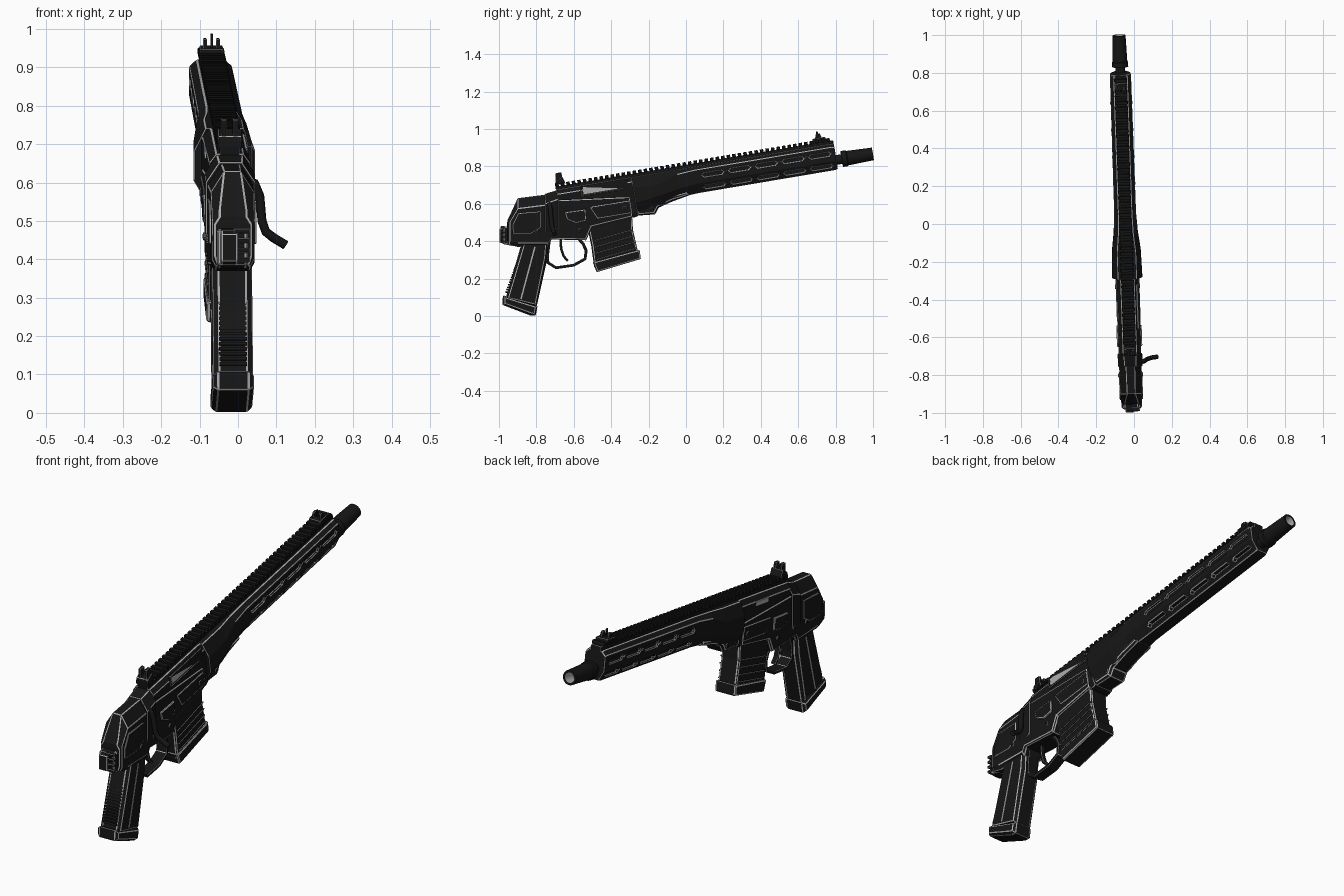
import bpy, bmesh, math
from mathutils import Matrix

if "Cube" in bpy.data.objects:
    bpy.data.objects.remove(bpy.data.objects["Cube"])

# Frames: the whole model is slightly yawed; barrel parts are also pitched up
YAW = Matrix.Translation((-0.045, 0, 0)) @ Matrix.Rotation(0.034, 4, 'Z')
BARREL = YAW @ Matrix.Translation((0, 0, 0.70)) @ Matrix.Rotation(math.atan(0.167), 4, 'X')


def material(name, v):
    m = bpy.data.materials.new(name)
    m.diffuse_color = (v, v, v, 1)
    m.use_nodes = True
    m.node_tree.nodes["Principled BSDF"].inputs["Base Color"].default_value = m.diffuse_color
    return m


BLACK, WORN = material("black_metal", 0.008), material("worn_edge", 0.42)


def finish(name, bm, frame, edge=0.003, mirror=False, mats=(BLACK, WORN)):
    bmesh.ops.recalc_face_normals(bm, faces=bm.faces)
    me = bpy.data.meshes.new(name)
    bm.to_mesh(me)
    bm.free()
    for m in mats:
        me.materials.append(m)
    ob = bpy.data.objects.new(name, me)
    bpy.context.collection.objects.link(ob)
    ob.matrix_world = frame
    if mirror:
        ob.modifiers.new("mirror", 'MIRROR').use_mirror_merge = False
    if edge:
        wear(ob, edge)
    return ob


def wear(ob, width):
    b = ob.modifiers.new("edge_wear", 'BEVEL')
    b.width, b.segments, b.limit_method = width, 1, 'ANGLE'
    b.angle_limit = math.radians(32)
    b.material = 1


def prism(name, polys, x0, x1, frame=YAW, chamfer=0.0, **kw):
    """Side profiles (y, z) extruded from x0 to x1, with chamfered sides."""
    bm = bmesh.new()
    caps = []
    for poly in polys:
        a = [bm.verts.new((x0 + chamfer, y, z)) for y, z in poly]
        b = [bm.verts.new((x1 - chamfer, y, z)) for y, z in poly]
        caps += [bm.faces.new(a), bm.faces.new(b)]
        for i in range(len(a)):
            j = (i + 1) % len(a)
            bm.faces.new((a[i], a[j], b[j], b[i]))
    bmesh.ops.recalc_face_normals(bm, faces=bm.faces)
    if chamfer:
        bmesh.ops.inset_individual(bm, faces=caps, thickness=chamfer, depth=chamfer)
    return finish(name, bm, frame, **kw)


def loft(name, stations, frame=YAW, **kw):
    """Eight-sided body; station = (y, top, top_w, upper, w, lower, bottom_w, bottom)."""
    bm = bmesh.new()
    rings = []
    for y, t, wt, u, w, l, wb, b in stations:
        half = [(wt, t), (w, u), (w, l), (wb, b)]
        sec = half + [(-x, z) for x, z in reversed(half)]
        rings.append([bm.verts.new((x, y, z)) for x, z in sec])
    for r, s in zip(rings, rings[1:]):
        for i in range(8):
            j = (i + 1) % 8
            bm.faces.new((r[i], r[j], s[j], s[i]))
    bm.faces.new(rings[0])
    bm.faces.new(rings[-1])
    return finish(name, bm, frame, **kw)


def lathe(name, prof, frame=BARREL, n=24, **kw):
    bm = bmesh.new()
    rings = [[bm.verts.new((r * math.cos(k * math.tau / n), u, r * math.sin(k * math.tau / n)))
              for k in range(n)] for u, r in prof]
    for r, s in zip(rings, rings[1:]):
        for i in range(n):
            bm.faces.new((r[i], r[(i + 1) % n], s[(i + 1) % n], s[i]))
    ob = finish(name, bm, frame, edge=0, **kw)
    bpy.ops.object.select_all(action='DESELECT')
    ob.select_set(True)
    bpy.context.view_layer.objects.active = ob
    bpy.ops.object.shade_smooth_by_angle(angle=math.radians(35))
    return ob


def rect(y0, y1, z0, z1):
    return [(y0, z0), (y1, z0), (y1, z1), (y0, z1)]


def slot(y0, y1, z0, z1):
    m, c = (z0 + z1) / 2, (z1 - z0) / 2
    return [(y0, m), (y0 + c, z0), (y1 - c, z0), (y1, m), (y1 - c, z1), (y0 + c, z1)]


def disc(y, z, r, n=10):
    return [(y + r * math.cos(k * math.tau / n), z + r * math.sin(k * math.tau / n)) for k in range(n)]


def ribbon(path, t):
    """Closed outline of a strip of thickness t following a path."""
    left, right = [], []
    for i, (y, z) in enumerate(path):
        a, b = path[max(i - 1, 0)], path[min(i + 1, len(path) - 1)]
        d = math.hypot(b[0] - a[0], b[1] - a[1])
        ny, nz = -(b[1] - a[1]) / d * t / 2, (b[0] - a[0]) / d * t / 2
        left.append((y + ny, z + nz))
        right.append((y - ny, z - nz))
    return left + right[::-1]


# Barrel with flash tube and bright bore
lathe("barrel", [(0.70, 0.026), (0.845, 0.026), (0.845, 0.043), (0.87, 0.043), (0.875, 0.039),
                 (1.013, 0.034), (1.013, 0.025), (0.95, 0.024)])
lathe("bore_lining", [(1.012, 0.0245), (0.95, 0.0235), (0.95, 0.001)], mats=(WORN,))

# Handguard: octagonal tube body, flaring toward the receiver, with two rows of slots
hand = loft("handguard", [(-0.285, .09, .05, .03, .080, -.05, .05, -.10),
                          (-0.14, .09, .05, .03, .076, -.03, .045, -.085),
                          (-0.04, .09, .04, .065, .064, -.012, .036, -.058),
                          (0.06, .09, .036, .072, .058, -.002, .030, -.053),
                          (0.80, .09, .036, .072, .056, -.002, .030, -.052),
                          (0.815, .085, .033, .068, .052, -.002, .028, -.048)], BARREL, edge=0)
starts = [0.09 + 0.145 * i for i in range(5)]
cut = prism("slot_cutter", [slot(u, u + .12, .026, .050) for u in starts], .046, .09, BARREL,
            edge=0, mirror=True)
cut2 = prism("lower_slot_cutter", [slot(u, u + .12, -.037, -.015) for u in starts], .027, .09, BARREL,
             edge=0, mirror=True)
for c in (cut, cut2):
    c.hide_render = True
    c.display_type = 'WIRE'
    bo = hand.modifiers.new("slots", 'BOOLEAN')
    bo.operation, bo.object = 'DIFFERENCE', c
wear(hand, 0.003)
hand.modifiers["edge_wear"].use_clamp_overlap = False
prism("handguard_bolts", [disc(u + .1325, .038, .008) for u in starts[:4]], .05, .060, BARREL,
      edge=0.002, mirror=True)
prism("handguard_lug", [[(-.285, -.06), (-.285, -.118), (-.19, -.127), (-.165, -.095),
                         (-.09, -.075), (.01, -.056), (0, -.03)]], -.05, .05, BARREL, chamfer=.012)
prism("lug_pin", [disc(-.2, -.095, .012)], -.054, .054, BARREL, edge=0.002)

# Top rail and its teeth
prism("top_rail", [rect(-.69, .815, .08, .107)], -.026, .026, BARREL, edge=0.002)
prism("rail_teeth", [[(-.69 + .03 * i, .104), (-.672 + .03 * i, .104), (-.673 + .03 * i, .122),
                      (-.689 + .03 * i, .122)] for i in range(50)],
      -.034, .034, BARREL, chamfer=.003, edge=0)

# Upper receiver with ejection port
loft("upper_receiver", [(-.69, .09, .036, .065, .054, -.08, .05, -.10),
                        (-.30, .09, .036, .065, .058, -.10, .05, -.125),
                        (-.28, .09, .04, .065, .06, -.10, .05, -.12)], BARREL)
prism("port_frame", [ribbon([(-.56, .035), (-.56, .085), (-.31, .085), (-.31, .035), (-.56, .035)], .008)],
      .05, .062, BARREL, edge=0.002)
prism("ejection_port", [rect(-.55, -.315, .042, .08)], .04, .0585, BARREL, edge=0, mats=(WORN,))
prism("left_port_strip", [rect(-.50, -.40, .045, .065)], -.059, -.04, BARREL, edge=0, mats=(WORN,))
prism("side_panel", [[(-.53, -.03), (-.31, -.03), (-.31, -.10), (-.50, -.10)]], .04, .063, BARREL,
      chamfer=.004, mirror=True)

# Sights
prism("rear_sight", [[(-.69, .115), (-.635, .115), (-.645, .15), (-.652, .15), (-.685, .135)]],
      -.03, .03, BARREL, edge=0.002)
prism("rear_sight_ears", [[(-.685, .13), (-.645, .13), (-.648, .178), (-.676, .178)]], .008, .022, BARREL,
      edge=0.002, mirror=True)
prism("front_sight", [[(.70, .10), (.785, .10), (.775, .132), (.71, .132)]], -.03, .03, BARREL, edge=0.002)
prism("front_sight_ears", [[(.72, .125), (.76, .125), (.75, .155), (.73, .155)]], .012, .022, BARREL,
      edge=0.002, mirror=True)
prism("front_sight_post", [rect(.732, .742, .125, .168)], -.003, .003, BARREL, edge=0)

# Lower receiver and magazine well
prism("lower_receiver", [[(-.74, .62), (-.30, .64), (-.285, .53), (-.505, .475), (-.535, .405),
                          (-.74, .41)]], -.060, .060, chamfer=.008)
prism("control_plates", [[(-.65, .555), (-.54, .57), (-.535, .51), (-.59, .495), (-.64, .515)]],
      .05, .067, chamfer=.004, mirror=True)
prism("receiver_pins", [disc(-.70, .46, .011), disc(-.57, .46, .011), disc(-.33, .575, .013),
                        disc(-.80, .45, .011)], -.066, .066, edge=0.002)

# Rear body with sloped shoulders
loft("rear_body", [(-.955, .51, .035, .49, .048, .41, .04, .385),
                   (-.945, .53, .035, .50, .055, .40, .045, .38),
                   (-.90, .63, .022, .575, .057, .39, .045, .37),
                   (-.74, .65, .024, .595, .060, .39, .045, .375),
                   (-.72, .66, .03, .61, .060, .43, .05, .41)])
loft("receiver_collar", [(-.755, .652, .03, .60, .065, .47, .06, .45),
                         (-.685, .675, .034, .625, .065, .47, .06, .45)])
prism("rear_side_plate", [[(-.93, .49), (-.90, .55), (-.78, .56), (-.78, .47), (-.83, .44), (-.93, .44)]],
      .05, .062, chamfer=.003, mirror=True)

# Rear socket block with clamp ribs
prism("rear_socket", [[(-.98, .475), (-.93, .485), (-.93, .375), (-.98, .385)]], -.042, .038, chamfer=.006)
prism("socket_cap", [[(-.998, .465), (-.975, .475), (-.975, .385), (-.998, .395)]], -.034, .012, chamfer=.004)
prism("socket_ribs", [rect(-.993, -.97, .392 + .025 * i, .405 + .025 * i) for i in range(4)],
      .0, .042, edge=0.002)

# Pistol grip with ribbed backstrap and base
prism("grip", [[(-.875, .40), (-.74, .40), (-.742, .31), (-.80, .05), (-.965, .09)]],
      -.052, .052, chamfer=.016)
prism("grip_base", [[(-.978, .11), (-.795, .055), (-.805, .002), (-.83, .002), (-.982, .06)]],
      -.054, .054, chamfer=.014)
ribs = []
for i in range(18):
    t = i / 18
    y, z = -.962 + .085 * t, .125 + .235 * t
    ribs.append([(y - .004, z), (y + .02, z - .005), (y + .023, z + .003), (y - .001, z + .008)])
prism("backstrap_ribs", ribs, -.036, .036, edge=0)
prism("grip_seam", [ribbon([(-.81, .37), (-.885, .09)], .008)], .045, .0535, edge=0, mirror=True,
      mats=(WORN,))

# Trigger and guard
prism("trigger_guard", [ribbon([(-.73, .42), (-.742, .32), (-.738, .285), (-.695, .258), (-.60, .272),
                                (-.54, .305), (-.534, .35), (-.55, .385), (-.58, .42)], .015)],
      -.028, .028, edge=0.002)
prism("trigger", [ribbon([(-.672, .43), (-.668, .36), (-.655, .32), (-.632, .295)], .013)],
      -.012, .012, edge=0.002)

# Magazine, ribs and floor plate
prism("magazine", [[(-.53, .50), (-.29, .54), (-.285, .46), (-.255, .33), (-.49, .26), (-.505, .37)]],
      -.048, .048, chamfer=.007)
prism("magazine_ribs", [ribbon([(-.495 + .006 * i, .40 - .033 * i), (-.285 + .006 * i, .46 - .033 * i)], .007)
                        for i in range(4)], .04, .052, edge=0.002, mirror=True)
prism("magazine_floor", [[(-.497, .288), (-.25, .355), (-.243, .305), (-.477, .235)]],
      -.054, .054, chamfer=.006)

# Bolt handle: bent round bar on the right side
cu = bpy.data.curves.new("bolt_handle", 'CURVE')
cu.dimensions, cu.bevel_depth, cu.bevel_resolution, cu.use_fill_caps = '3D', 0.012, 2, True
sp = cu.splines.new('POLY')
path = [(.04, -.735, .605), (.064, -.732, .598), (.077, -.728, .565), (.083, -.722, .50),
        (.093, -.718, .472), (.112, -.712, .457), (.145, -.708, .437)]
sp.points.add(len(path) - 1)
for p, c in zip(sp.points, path):
    p.co = (*c, 1)
cu.materials.append(BLACK)
handle = bpy.data.objects.new("bolt_handle", cu)
bpy.context.collection.objects.link(handle)
handle.matrix_world = YAW
